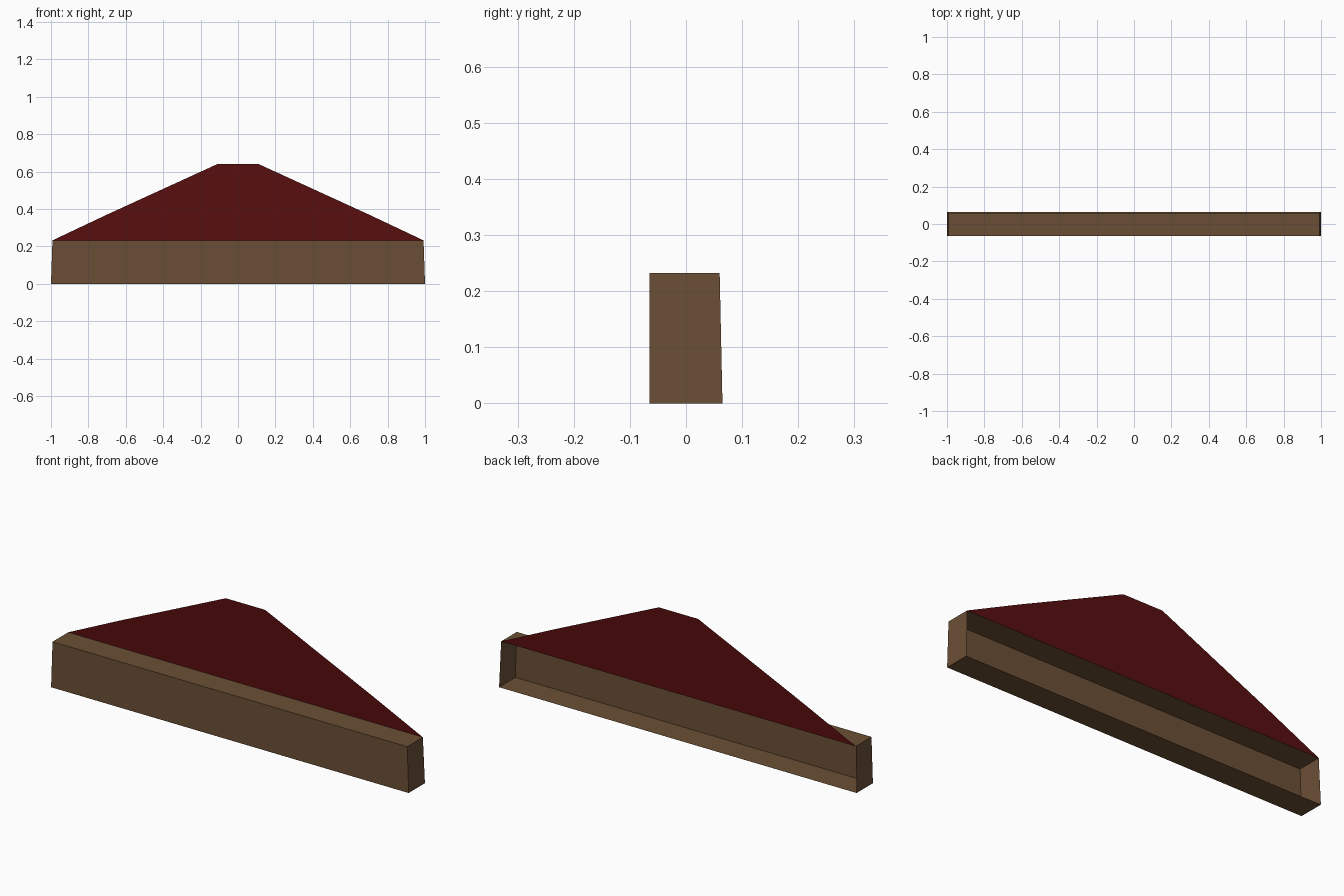
import bpy
import bmesh

if "Cube" in bpy.data.objects:
    bpy.data.objects.remove(bpy.data.objects["Cube"])


def material(name, rgb):
    m = bpy.data.materials.new(name)
    m.diffuse_color = (*rgb, 1)
    m.use_nodes = True
    m.node_tree.nodes["Principled BSDF"].inputs["Base Color"].default_value = m.diffuse_color
    return m


def new_object(name, bm, mat):
    mesh = bpy.data.meshes.new(name)
    bm.to_mesh(mesh)
    bm.free()
    mesh.materials.append(mat)
    obj = bpy.data.objects.new(name, mesh)
    bpy.context.collection.objects.link(obj)
    return obj


brown = material("brown wood", (0.147, 0.078, 0.036))
red = material("dark red", (0.102, 0.0045, 0.005))

FRONT, BACK, BACK_TOP = -0.065, 0.065, 0.06
HEIGHT = 0.232

# Beam: thin-walled box, slightly narrower at the top, open at the back
bm = bmesh.new()
bmesh.ops.create_cube(bm, size=2)
for v in bm.verts:
    top = v.co.z > 0
    v.co.x *= 0.992 if top else 1.0
    v.co.y = FRONT if v.co.y < 0 else (BACK_TOP if top else BACK)
    v.co.z = HEIGHT if top else 0.0
bm.normal_update()
back = [f for f in bm.faces if f.normal.y > 0.9]
bmesh.ops.delete(bm, geom=back, context='FACES_ONLY')
new_object("beam", bm, brown)

# Gable: flat upright sheet rising from the back top edge of the beam
half = [(0.992, HEIGHT), (0.70, 0.37), (0.11, 0.64)]
outline = half + [(-x, z) for x, z in reversed(half)]
bm = bmesh.new()
face = bm.faces.new([bm.verts.new((x, BACK_TOP, z)) for x, z in outline])
face.normal_update()
if face.normal.y > 0:
    face.normal_flip()
new_object("gable_panel", bm, red)
